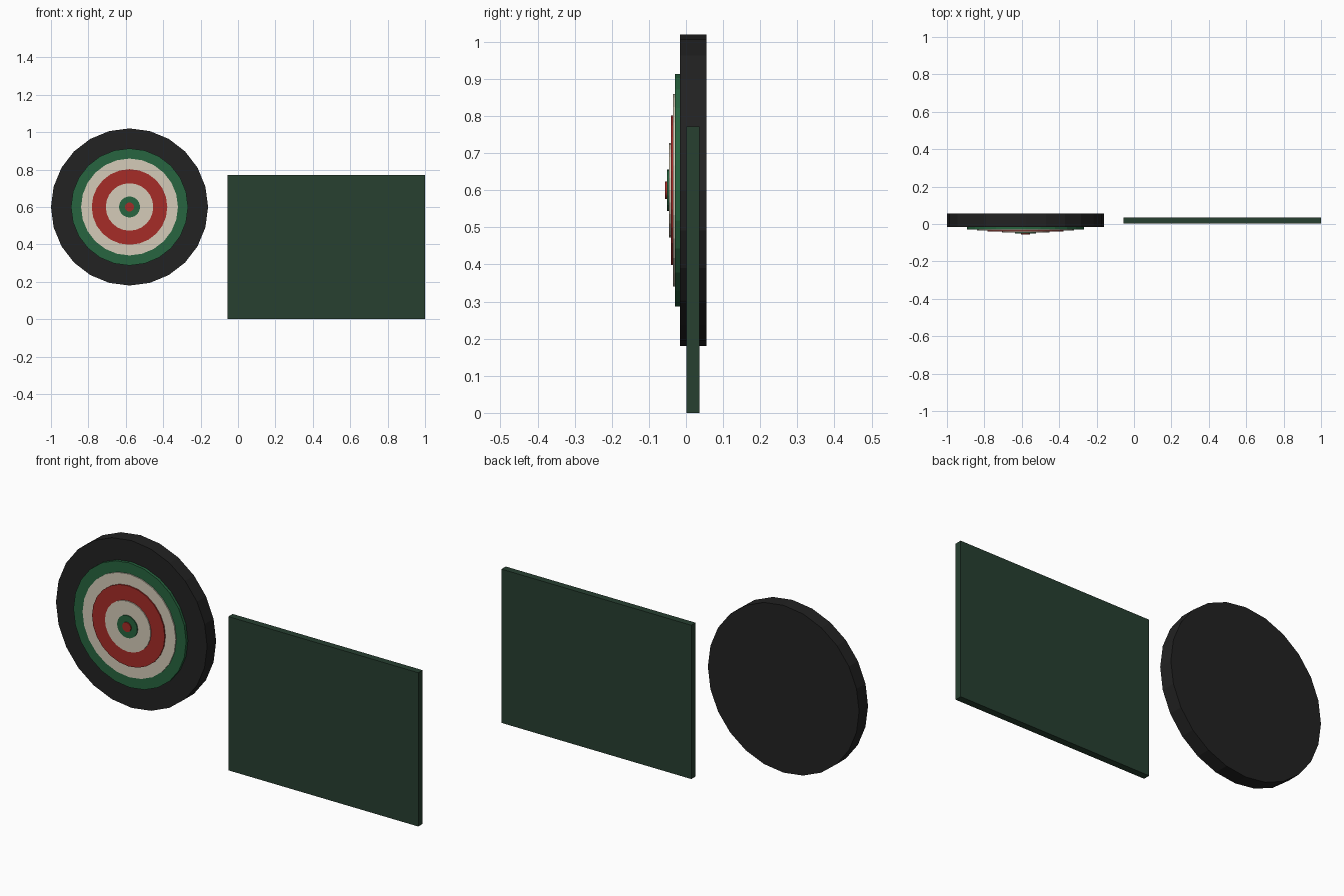
import bpy
from math import pi

if "Cube" in bpy.data.objects:
    bpy.data.objects.remove(bpy.data.objects["Cube"])

CX, CZ = -0.58, 0.60


def material(name, rgb):
    m = bpy.data.materials.new(name)
    m.diffuse_color = (*rgb, 1)
    m.use_nodes = True
    m.node_tree.nodes["Principled BSDF"].inputs["Base Color"].default_value = m.diffuse_color
    return m


black = material("black", (0.016, 0.016, 0.016))
green = material("green", (0.02, 0.13, 0.05))
cream = material("cream", (0.66, 0.60, 0.48))
red = material("red", (0.38, 0.025, 0.02))
slate = material("slate", (0.02, 0.05, 0.03))


def disc(name, radius, front, back, mat):
    """Flat-sided disc facing -y, centred on the target."""
    bpy.ops.mesh.primitive_cylinder_add(
        vertices=24, radius=radius, depth=back - front,
        location=(CX, (front + back) / 2, CZ), rotation=(pi / 2, 0, 0))
    ob = bpy.context.object
    ob.name = name
    ob.data.materials.append(mat)


# Round backing board
disc("target_surround", 0.42, -0.016, 0.055, black)

# Stepped target rings, each standing slightly proud of the last
back = -0.016
for name, radius, front, mat in [
        ("outer_green_ring", 0.313, -0.030, green),
        ("outer_cream_ring", 0.259, -0.035, cream),
        ("red_ring", 0.202, -0.041, red),
        ("inner_cream_ring", 0.127, -0.046, cream),
        ("inner_green_ring", 0.056, -0.051, green),
        ("bullseye", 0.024, -0.056, red)]:
    disc(name, radius, front, back, mat)
    back = front

# Rectangular scoreboard panel
bpy.ops.mesh.primitive_cube_add(size=1, location=(0.4725, 0.019, 0.386))
board = bpy.context.object
board.name = "score_panel"
board.scale = (1.055, 0.034, 0.772)
bpy.ops.object.transform_apply(location=False, rotation=False, scale=True)
board.data.materials.append(slate)
